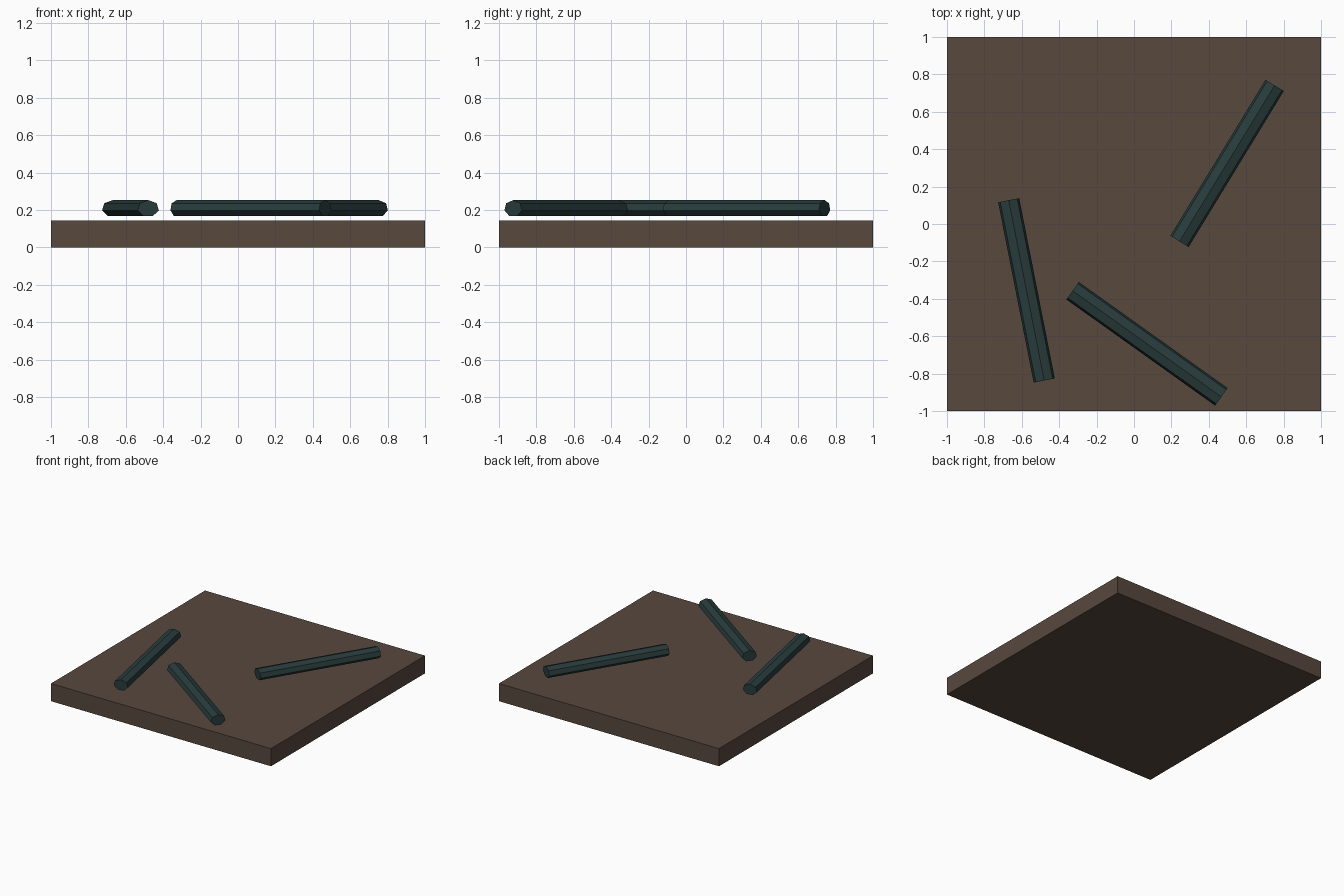
import bpy, bmesh, math
from mathutils import Matrix, Vector

if "Cube" in bpy.data.objects:
    bpy.data.objects.remove(bpy.data.objects["Cube"])


def material(name, rgb):
    m = bpy.data.materials.new(name)
    m.diffuse_color = (*rgb, 1)
    m.use_nodes = True
    m.node_tree.nodes["Principled BSDF"].inputs["Base Color"].default_value = m.diffuse_color
    return m


def finish(bm, name, mat):
    bmesh.ops.recalc_face_normals(bm, faces=bm.faces)
    me = bpy.data.meshes.new(name)
    bm.to_mesh(me)
    bm.free()
    me.materials.append(mat)
    ob = bpy.data.objects.new(name, me)
    bpy.context.collection.objects.link(ob)
    return ob


brown = material("soil_brown", (0.095, 0.065, 0.048))
teal = material("dark_teal", (0.022, 0.045, 0.045))

# Square base slab
SLAB_TOP = 0.145
bm = bmesh.new()
bmesh.ops.create_cube(bm, size=1, matrix=Matrix.Translation((0, 0, SLAB_TOP / 2))
                      @ Matrix.Diagonal((2, 2, SLAB_TOP, 1)))
finish(bm, "base_slab", brown)

# Flattened seven-sided rods floating just above the slab, ridge upwards
SIDES, HALF_W, HALF_H, ROD_Z = 7, 0.059, 0.0447, 0.208


def rod(name, start, end):
    a, b = Vector((*start, ROD_Z)), Vector((*end, ROD_Z))
    along = (b - a).normalized()
    side = Vector((-along.y, along.x, 0))
    bm = bmesh.new()
    ring = []
    for i in range(SIDES):
        t = math.pi / 2 + 2 * math.pi * i / SIDES
        ring.append(bm.verts.new(a + side * HALF_W * math.cos(t)
                                 + Vector((0, 0, HALF_H * math.sin(t)))))
    cap = bm.faces.new(ring)
    out = bmesh.ops.extrude_face_region(bm, geom=[cap], use_keep_orig=True)
    moved = [g for g in out["geom"] if isinstance(g, bmesh.types.BMVert)]
    bmesh.ops.translate(bm, verts=moved, vec=b - a)
    finish(bm, name, teal)


rod("left_rod", (-0.67, 0.127), (-0.48, -0.837))
rod("front_rod", (-0.328, -0.357), (0.467, -0.924))
rod("right_rod", (0.243, -0.093), (0.752, 0.741))
